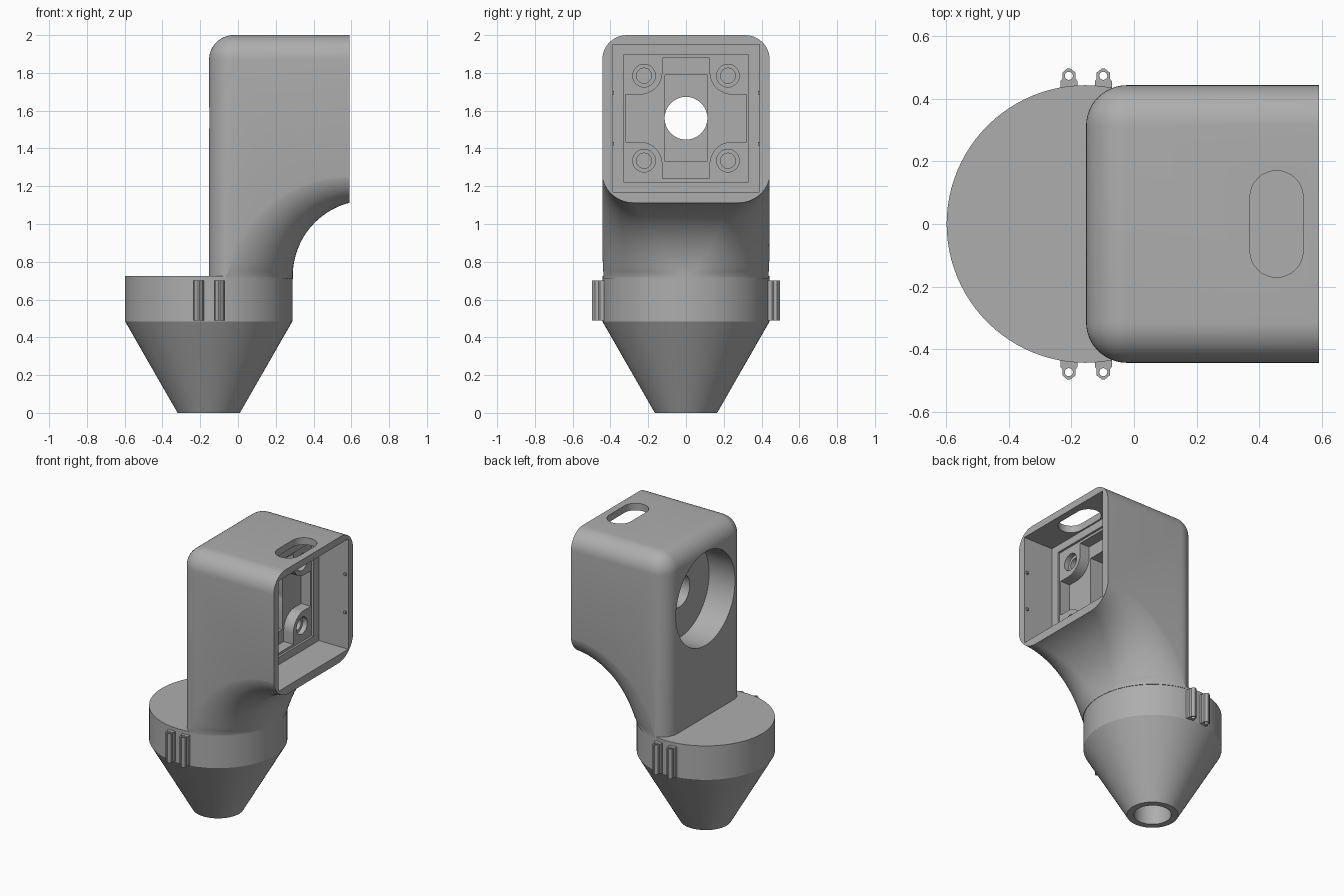
import bpy, bmesh, math
from mathutils import Vector

if "Cube" in bpy.data.objects:
    bpy.data.objects.remove(bpy.data.objects["Cube"])

grey = bpy.data.materials.new("plain_grey")
grey.use_nodes = True
grey.diffuse_color = (0.42, 0.42, 0.42, 1)
grey.node_tree.nodes["Principled BSDF"].inputs["Base Color"].default_value = grey.diffuse_color

W = 0.443        # half width of the housing and radius of the base
AXIS = -0.155    # x of the nozzle axis
MID = 1.56       # height of the socket centre


def finish(name, bm):
    bmesh.ops.recalc_face_normals(bm, faces=bm.faces[:])
    mesh = bpy.data.meshes.new(name)
    bm.to_mesh(mesh)
    bm.free()
    mesh.materials.append(grey)
    ob = bpy.data.objects.new(name, mesh)
    bpy.context.collection.objects.link(ob)
    return ob


def skin(name, rings):
    """Closed solid through equal-length rings of points."""
    bm = bmesh.new()
    rows = [[bm.verts.new(p) for p in ring] for ring in rings]
    n = len(rows[0])
    for a, b in zip(rows, rows[1:]):
        for i in range(n):
            j = (i + 1) % n
            bm.faces.new((a[i], a[j], b[j], b[i]))
    bm.faces.new(rows[0])
    bm.faces.new(rows[-1])
    return finish(name, bm)


def prism(name, outline, axis, lo, hi):
    """Outline is (y, z) for axis x, or (x, y) for axis z."""
    place = (lambda p, h: (h, *p)) if axis == "x" else (lambda p, h: (*p, h))
    return skin(name, [[place(p, h) for p in outline] for h in (lo, hi)])


def arc(cx, cy, r, start, end, n=16):
    return [(cx + r * math.cos(math.radians(start + (end - start) * i / n)),
             cy + r * math.sin(math.radians(start + (end - start) * i / n)))
            for i in range(n + 1)]


def circle(cx, cy, r, n=64):
    return arc(cx, cy, r, 0, 360, n)[:-1]


def rect(hw, hh):
    return [(-hw, MID - hh), (hw, MID - hh), (hw, MID + hh), (-hw, MID + hh)]


def boolean(ob, tool, operation):
    mod = ob.modifiers.new(operation, "BOOLEAN")
    mod.operation, mod.object, mod.solver = operation, tool, "EXACT"
    bpy.context.view_layer.objects.active = ob
    bpy.ops.object.modifier_apply(modifier=mod.name)
    bpy.data.objects.remove(tool)


def smooth(ob):
    bpy.ops.object.select_all(action="DESELECT")
    ob.select_set(True)
    bpy.context.view_layer.objects.active = ob
    bpy.ops.object.shade_smooth_by_angle(angle=math.radians(28))


# Housing block, rounded everywhere except its open end and underside
bm = bmesh.new()
bmesh.ops.create_cube(bm, size=1)
for v in bm.verts:
    v.co = Vector((0.59 if v.co.x > 0 else -0.153, math.copysign(W, v.co.y),
                   2 if v.co.z > 0 else 0.71))
round_edges = [e for e in bm.edges
               if not any(all(f(v) for v in e.verts)
                          for f in (lambda v: v.co.x > 0.5, lambda v: v.co.z < 1))]
bmesh.ops.bevel(bm, geom=round_edges, offset=0.13, segments=12, profile=0.5, affect="EDGES")
housing = finish("housing", bm)

# Elbow underside: sections turn about the bend centre, round to squarish
rings = []
bend_x, bend_z, bend_r, half = 0.69, 0.725, 0.4, W + 0.002
for k in range(-1, 33):
    part = max(k, 0) / 32
    t = part * math.pi / 2
    r = 0.44 - 0.31 * part ** 0.7
    section = ([(2.2, -half)] + arc(bend_r + r, r - half, r, 270, 180)
               + arc(bend_r + r, half - r, r, 180, 90) + [(2.2, half)])
    drop = 0.05 if k < 0 else 0
    rings.append([(bend_x - p * math.cos(t), y, bend_z + p * math.sin(t) - drop)
                  for p, y in section])
boolean(housing, skin("elbow_shape", rings), "INTERSECT")

# Funnel base
base = skin("funnel_base", [[(x, y, z) for x, y in circle(AXIS, 0, r, 96)]
                            for r, z in ((0.165, 0), (W, 0.485), (W, 0.725))])
boolean(housing, base, "UNION")

# Socket: stepped pockets, cross-shaped recess and centre hole
cross = []
corner = [(0.32, 0.125)] + arc(0.245, 0.245, 0.12, 270, 180) + [(0.125, 0.32)]
for q in range(4):
    c, s = round(math.cos(q * math.pi / 2)), round(math.sin(q * math.pi / 2))
    cross += [(c * y - s * z, MID + s * y + c * z) for y, z in corner]
cuts = [
    ("x", rect(0.39, 0.39), 0.36, 0.7),
    ("x", rect(0.33, 0.337), 0.345, 0.5),
    ("x", cross, 0.27, 0.5),
    ("x", rect(0.11, 0.23), 0.13, 0.5),
    ("x", circle(0, MID, 0.113), 0, 0.3),
    ("x", circle(0, MID, 0.33, 96), -0.4, 0.05),
    ("z", circle(AXIS, 0, 0.12), -0.1, 0.6),
    # Slot in the roof
    ("z", arc(0.455, 0.085, 0.085, 0, 180) + arc(0.455, -0.085, 0.085, 180, 360), 1.8, 2.1),
]
# Screw holes with wide mouths
for sy in (-1, 1):
    for sz in (-1, 1):
        y, z = sy * 0.222, MID + sz * 0.225
        cuts += [("x", circle(y, z, 0.06, 32), 0.31, 0.5),
                 ("x", circle(y, z, 0.04, 32), 0.22, 0.5)]
for axis, outline, lo, hi in cuts:
    boolean(housing, prism("cutter", outline, axis, lo, hi), "DIFFERENCE")
smooth(housing)

# Small catches inside the side walls
for side, sy in (("front", -1), ("back", 1)):
    for level, sz in (("lower", -1), ("upper", 1)):
        z = MID + sz * 0.135
        prism(f"{side}_{level}_catch",
              [(sy * 0.395, z - 0.012), (sy * 0.38, z - 0.008),
               (sy * 0.38, z + 0.008), (sy * 0.395, z + 0.012)], "x", 0.56, 0.575)

# Drilled lugs on both sides of the base
half_lug = [(0.027, 0.42), (0.027, 0.456), (0.021, 0.464), (0.021, 0.483), (0.004, 0.497)]
lug = half_lug + [(-x, y) for x, y in reversed(half_lug)]
for side, sy in (("front", -1), ("back", 1)):
    for n, cx in enumerate((-0.208, -0.098)):
        ob = prism(f"{side}_lug_{n + 1}", [(cx + x, sy * y) for x, y in lug], "z", 0.49, 0.70)
        boolean(ob, prism("cutter", circle(cx, sy * 0.473, 0.013, 16), "z", 0.4, 0.8),
                "DIFFERENCE")
        smooth(ob)
